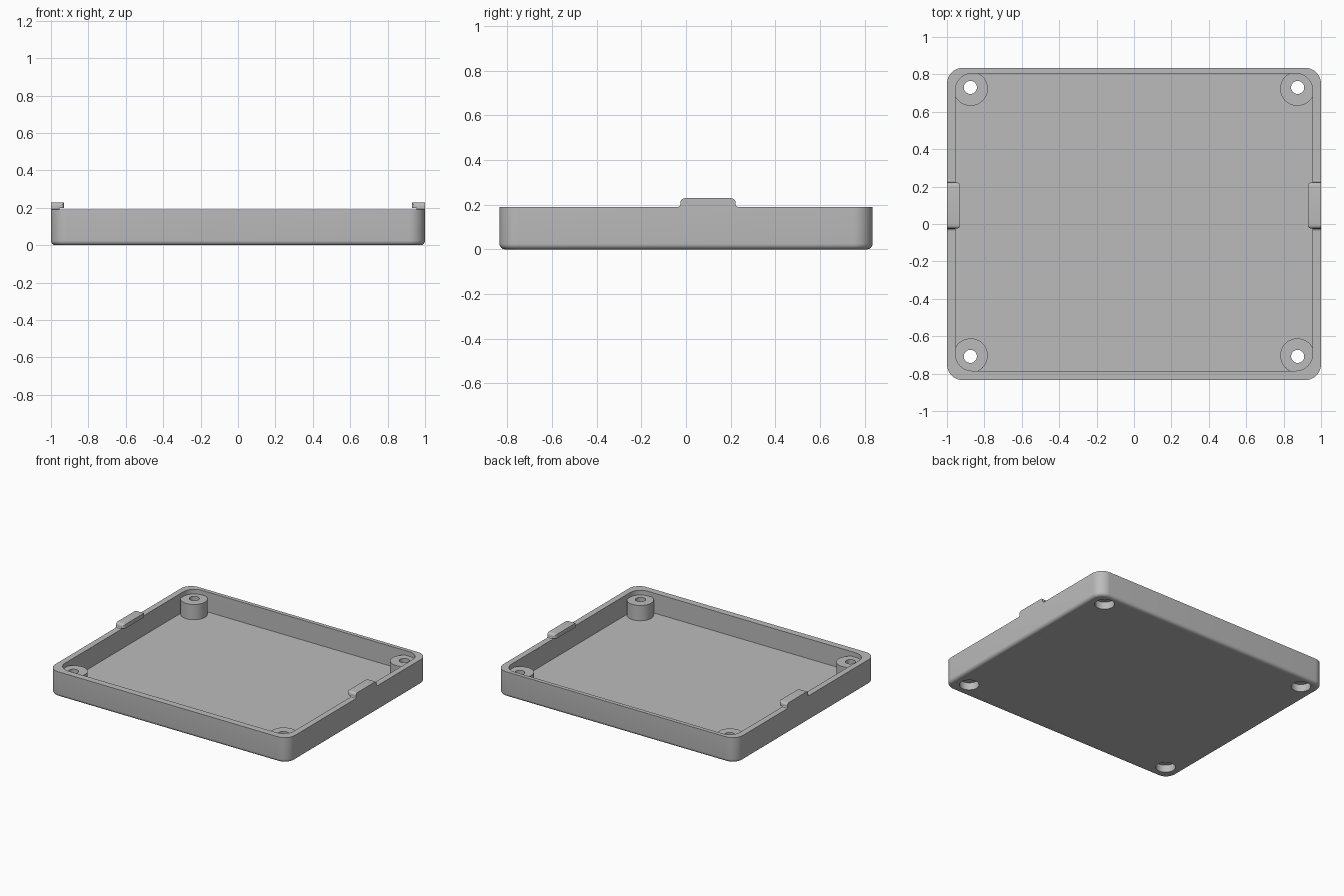
import bpy, bmesh, math
from mathutils import Vector

if "Cube" in bpy.data.objects:
    bpy.data.objects.remove(bpy.data.objects["Cube"])

plastic = bpy.data.materials.new("grey plastic")
plastic.diffuse_color = (0.5, 0.5, 0.5, 1)
plastic.use_nodes = True
plastic.node_tree.nodes["Principled BSDF"].inputs["Base Color"].default_value = plastic.diffuse_color


def rounded(x0, x1, y0, y1, radii, seg=10):
    """Rounded rectangle outline; radii run from the low-low corner counter-clockwise."""
    pts = []
    corners = [(x0, y0, 1, 1), (x1, y0, -1, 1), (x1, y1, -1, -1), (x0, y1, 1, -1)]
    for i, ((x, y, sx, sy), r) in enumerate(zip(corners, radii)):
        if r <= 0:
            pts.append((x, y))
            continue
        for k in range(seg + 1):
            a = math.pi + (i + k / seg) * math.pi / 2
            pts.append((x + sx * r + r * math.cos(a), y + sy * r + r * math.sin(a)))
    return pts


def loft(name, loops):
    """Closed solid through matching loops of 3D points."""
    bm = bmesh.new()
    rings = [[bm.verts.new(p) for p in loop] for loop in loops]
    n = len(rings[0])
    for a, b in zip(rings, rings[1:]):
        for i in range(n):
            bm.faces.new((a[i], a[(i + 1) % n], b[(i + 1) % n], b[i]))
    bm.faces.new(rings[0][::-1])
    bm.faces.new(rings[-1])
    bmesh.ops.recalc_face_normals(bm, faces=bm.faces[:])
    mesh = bpy.data.meshes.new(name)
    bm.to_mesh(mesh)
    bm.free()
    mesh.materials.append(plastic)
    ob = bpy.data.objects.new(name, mesh)
    bpy.context.collection.objects.link(ob)
    return ob


def prism(name, outline, z0, z1):
    return loft(name, [[(x, y, z) for x, y in outline] for z in (z0, z1)])


def combine(ob, other, op):
    """Boolean, applied; the second solid is removed."""
    mod = ob.modifiers.new("cut", 'BOOLEAN')
    mod.operation, mod.solver, mod.object = op, 'EXACT', other
    bpy.context.view_layer.objects.active = ob
    bpy.ops.object.modifier_apply(modifier=mod.name)
    bpy.data.objects.remove(other)


def circle(cx, cy, r, n=32):
    return [(cx + r * math.cos(2 * math.pi * i / n), cy + r * math.sin(2 * math.pi * i / n))
            for i in range(n)]


W, D, H = 1.0, 0.835, 0.19          # outer half sizes and rim height
IX, IY0, IY1 = 0.955, -0.785, 0.805  # cavity limits
FLOOR, BOSS_TOP, F = 0.04, 0.155, 0.025

# Tray shell with a rounded bottom edge
loops = []
for k in range(7):
    a = k / 6 * math.pi / 2
    d = F * (1 - math.sin(a))
    z = F * (1 - math.cos(a))
    loops.append([(x, y, z) for x, y in rounded(-W + d, W - d, -D + d, D - d, [0.085 - d] * 4)])
loops.append([(x, y, H) for x, y in rounded(-W, W, -D, D, [0.085] * 4)])
tray = loft("tray", loops)
combine(tray, prism("cavity", rounded(-IX, IX, IY0, IY1, [0.09] * 4), FLOOR, 0.4), 'DIFFERENCE')

# Corner screw bosses, each with a through hole and a counterbore below
for sx in (-1, 1):
    for sy in (-1, 1):
        xs = sorted((sx * 0.782, sx * 0.965))
        ys = (-0.795, -0.612) if sy < 0 else (0.632, 0.815)
        radii = [0.09] * 4
        boss = prism("boss", rounded(*xs, *ys, radii), 0.02, BOSS_TOP)
        combine(tray, boss, 'UNION')
        cy = 0.73 if sy > 0 else -0.708
        combine(tray, prism("hole", circle(sx * 0.875, cy, 0.035), -0.1, 0.4), 'DIFFERENCE')
        combine(tray, prism("counterbore", circle(sx * 0.875, cy, 0.067), -0.1, 0.055), 'DIFFERENCE')

# Snap tabs on the side rims: flared foot plus an inward overhanging lip
Y0, Y1, TOP = -0.025, 0.222, 0.229
foot = [(Y0 - 0.01, H - 0.01), (Y1 + 0.01, H - 0.01), (Y1 + 0.01, H), (Y1 + 0.003, H + 0.003),
        (Y1, H + 0.01), (Y0, H + 0.01), (Y0 - 0.003, H + 0.003), (Y0 - 0.01, H)]
side = rounded(Y0, Y1, H + 0.008, TOP, [0, 0, 0.02, 0.02], 6)
for sx, word in ((-1, "left"), (1, "right")):
    loft(word + "_tab_foot", [[(sx * x, y, z) for y, z in foot] for x in (IX, W)])
    lip = loft(word + "_tab_lip", [[(sx * x, y, z) for y, z in side] for x in (0.929, W)])
    plan = [(sx * x, y) for x, y in rounded(0.929, W + 0.1, Y0, Y1, [0.02, 0, 0, 0.02], 6)]
    combine(lip, prism("plan", plan, 0.1, 0.3), 'INTERSECT')

# Smooth the fillets, keep edges sharp
for ob in bpy.context.scene.objects:
    ob.select_set(True)
    bpy.context.view_layer.objects.active = ob
bpy.ops.object.shade_smooth_by_angle(angle=math.radians(30))
